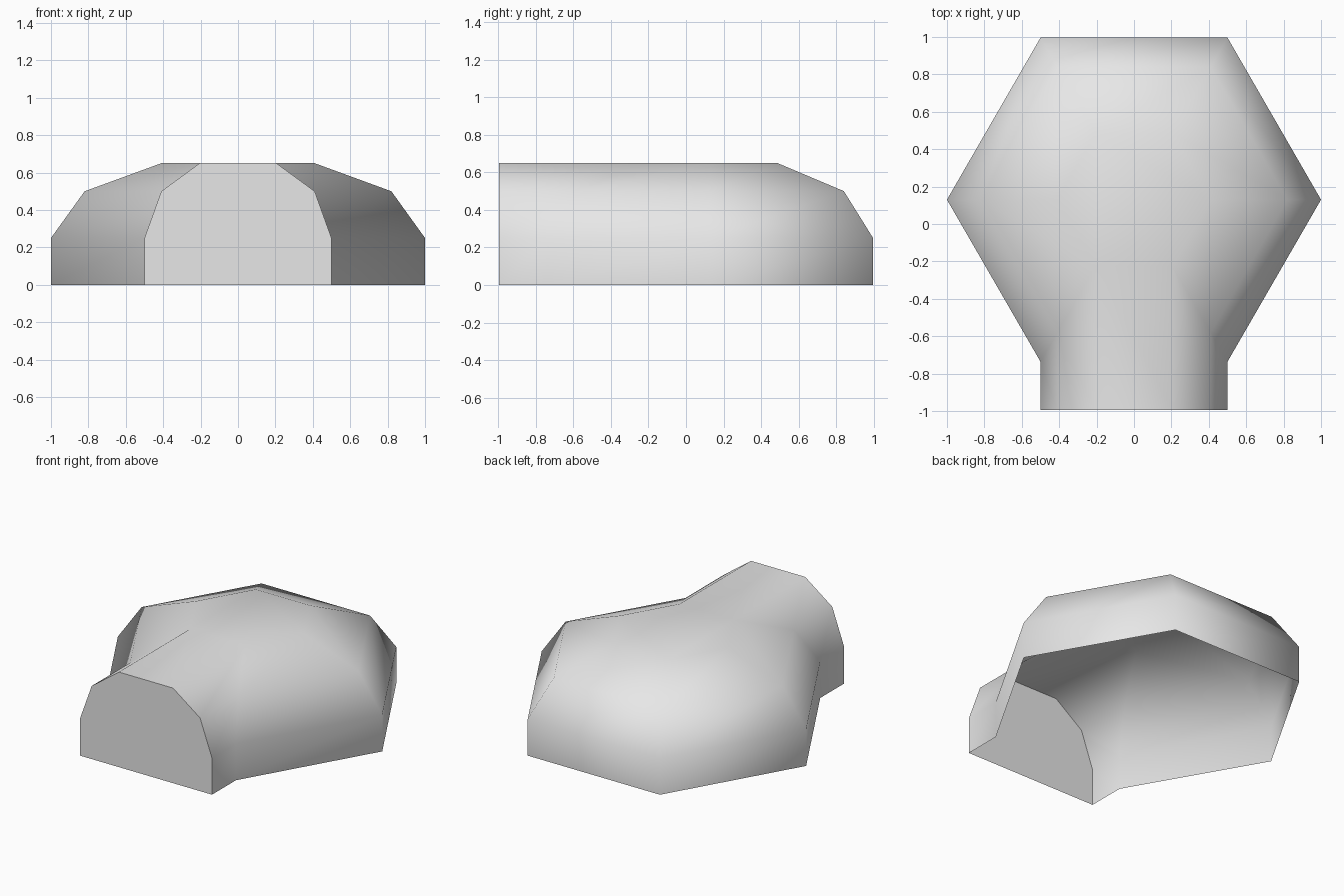
import bpy
import bmesh
from math import cos, sin, radians

cube = bpy.data.objects.get("Cube")
if cube:
    bpy.data.objects.remove(cube, do_unlink=True)

CENTRE_Y = 0.13
FRONT_Y = -0.995
# (height, scale of the hexagon) from the ground to the flat roof
LEVELS = [(0, 1), (0.25, 1), (0.5, 0.82), (0.65, 0.41)]

grey = bpy.data.materials.new("light_grey")
grey.use_nodes = True
colour = (0.8, 0.8, 0.8, 1)
grey.diffuse_color = colour
grey.node_tree.nodes["Principled BSDF"].inputs["Base Color"].default_value = colour


def add_object(name, bm, smooth):
    for face in bm.faces:
        face.smooth = smooth
    mesh = bpy.data.meshes.new(name)
    bm.to_mesh(mesh)
    bm.free()
    mesh.materials.append(grey)
    obj = bpy.data.objects.new(name, mesh)
    bpy.context.collection.objects.link(obj)


def ring(scale):
    """Hexagon, opened at the front side and drawn out into the tunnel."""
    hexagon = [(scale * cos(radians(a)), CENTRE_Y + scale * sin(radians(a)))
               for a in range(-60, 300, 60)]
    return [(scale / 2, FRONT_Y)] + hexagon + [(-scale / 2, FRONT_Y)]


# Hexagonal dome and its tunnel, one open-bottomed smooth shell
bm = bmesh.new()
rings = [[bm.verts.new((x, y, z)) for x, y in ring(s)] for z, s in LEVELS]
for low, high in zip(rings, rings[1:]):
    for i in range(len(low) - 1):
        bm.faces.new((low[i], low[i + 1], high[i + 1], high[i]))
roof = rings[-1]
bm.faces.new(roof[1:-1])
bm.faces.new((roof[0], roof[1], roof[-2], roof[-1]))
add_object("dome_with_tunnel", bm, True)

# Flat wall closing the end of the tunnel
bm = bmesh.new()
right_side = [(s / 2, FRONT_Y, z) for z, s in LEVELS]
left_side = [(-x, y, z) for x, y, z in reversed(right_side)]
bm.faces.new([bm.verts.new(p) for p in right_side + left_side])
add_object("front_wall", bm, False)
